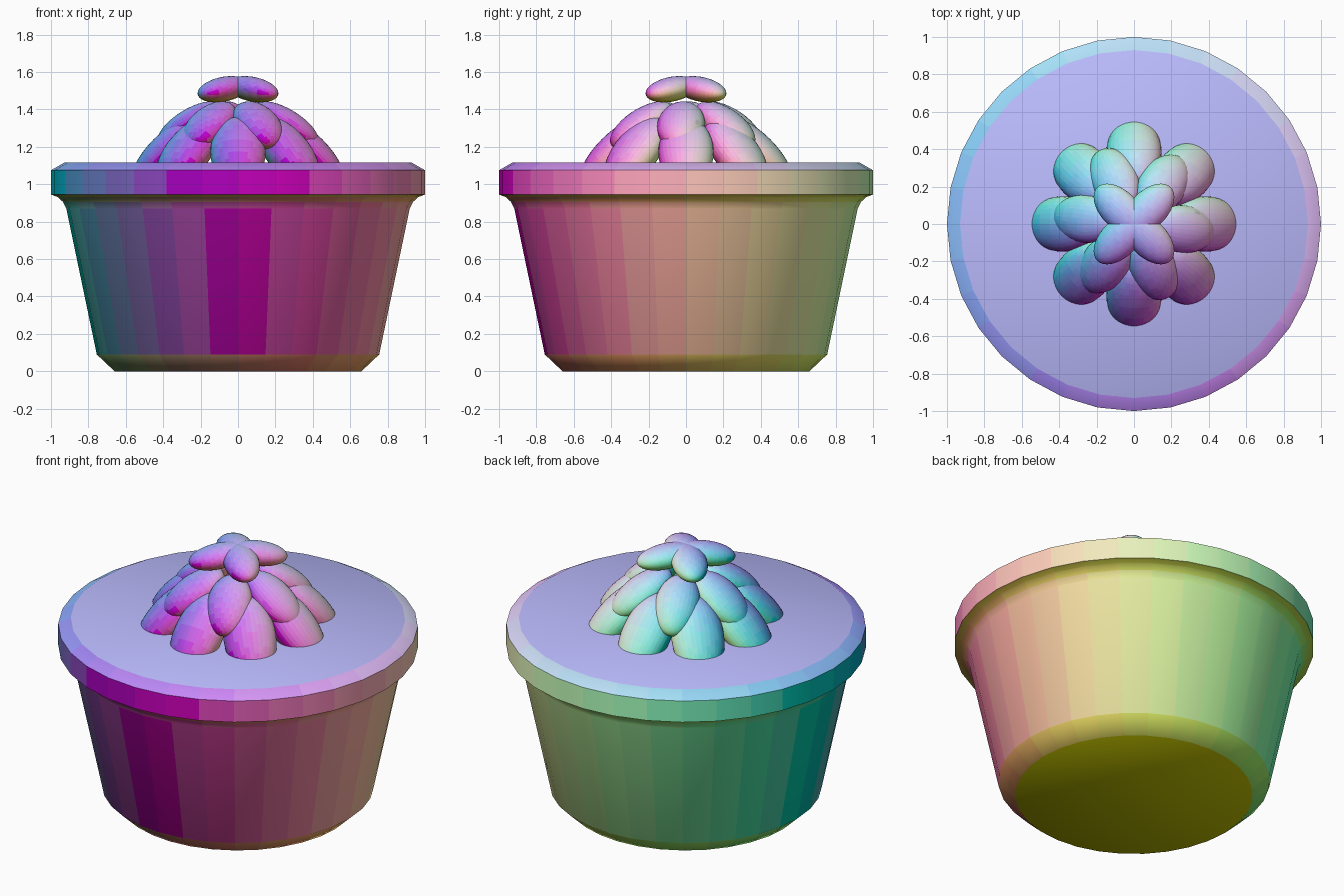
import bpy, bmesh
from math import radians, sin, cos, pi
from mathutils import Matrix

if "Cube" in bpy.data.objects:
    bpy.data.objects.remove(bpy.data.objects["Cube"])

STEPS = 16  # colour levels per channel


def tint(mesh):
    """Rainbow finish: each face is coloured by the direction it faces."""
    slots = {}
    for face in mesh.polygons:
        key = tuple(round((c + 1) / 2 * STEPS) for c in face.normal)
        if key not in slots:
            name = "tint_%d_%d_%d" % key
            mat = bpy.data.materials.get(name) or bpy.data.materials.new(name)
            mat.diffuse_color = (*[c / STEPS for c in key], 1)
            mat.use_nodes = True
            mat.node_tree.nodes["Principled BSDF"].inputs["Base Color"].default_value = mat.diffuse_color
            slots[key] = len(mesh.materials)
            mesh.materials.append(mat)
        face.material_index = slots[key]


def finish(name, bm, angle):
    bmesh.ops.recalc_face_normals(bm, faces=bm.faces)
    mesh = bpy.data.meshes.new(name)
    bm.to_mesh(mesh)
    bm.free()
    tint(mesh)
    ob = bpy.data.objects.new(name, mesh)
    bpy.context.collection.objects.link(ob)
    bpy.ops.object.select_all(action='DESELECT')
    ob.select_set(True)
    bpy.context.view_layer.objects.active = ob
    bpy.ops.object.shade_smooth_by_angle(angle=radians(angle))
    return ob


def lathe(name, profile, sides, angle):
    """Closed turned shape with flat caps at both ends of the profile."""
    bm = bmesh.new()
    rings = [[bm.verts.new((r * cos(2 * pi * i / sides), r * sin(2 * pi * i / sides), z))
              for i in range(sides)] for r, z in profile]
    for low, high in zip(rings, rings[1:]):
        for i in range(sides):
            j = (i + 1) % sides
            bm.faces.new((low[i], low[j], high[j], high[i]))
    bm.faces.new(rings[0][::-1])
    bm.faces.new(rings[-1])
    return finish(name, bm, angle)


def leaf_tier(name, count, start, radius, z, tilt, size):
    """Ring of ellipsoid leaves tipping downward and outward."""
    bm = bmesh.new()
    for i in range(count):
        m = (Matrix.Rotation(radians(start) + 2 * pi * i / count, 4, 'Z')
             @ Matrix.Translation((radius, 0, z))
             @ Matrix.Rotation(radians(tilt), 4, 'Y')
             @ Matrix.Diagonal((*size, 1))
             @ Matrix.Rotation(pi / 2, 4, 'Y'))
        bmesh.ops.create_uvsphere(bm, u_segments=32, v_segments=18, radius=1, matrix=m)
    return finish(name, bm, 60)


# Tapered pot with thick rim, filled level to the top
lathe("pot", [(0.66, 0), (0.755, 0.09), (0.918, 0.87), (0.935, 0.905), (0.965, 0.932),
              (1.0, 0.945), (1.0, 1.075), (0.93, 1.115)], 32, 50)

# Three tiers of plump succulent leaves
leaf_tier("lower_leaves", 8, 0, 0.38, 1.17, 45, (0.25, 0.148, 0.10))
leaf_tier("middle_leaves", 6, -6, 0.26, 1.315, 32, (0.20, 0.128, 0.085))
leaf_tier("top_leaves", 4, 45, 0.11, 1.508, 10, (0.17, 0.10, 0.065))
